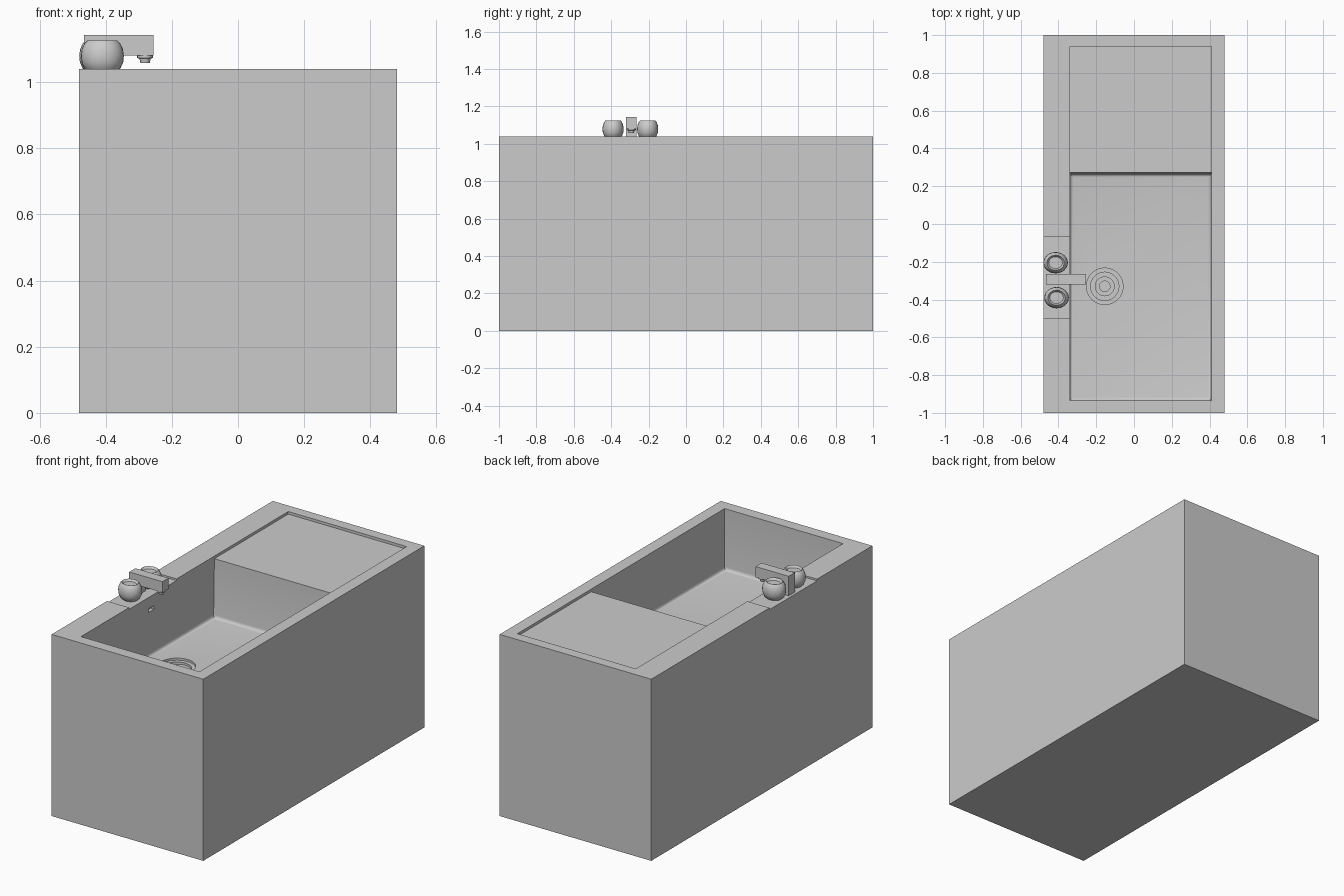
import bpy, bmesh
from math import pi, radians, cos, sin

cube = bpy.data.objects.get("Cube")
if cube:
    bpy.data.objects.remove(cube)

grey = bpy.data.materials.new("plain_grey")
grey.use_nodes = True
GREY = (0.6, 0.6, 0.6, 1)
grey.diffuse_color = GREY
grey.node_tree.nodes["Principled BSDF"].inputs["Base Color"].default_value = GREY


def finish(name, bm, smooth=True):
    bmesh.ops.recalc_face_normals(bm, faces=bm.faces)
    mesh = bpy.data.meshes.new(name)
    bm.to_mesh(mesh)
    bm.free()
    mesh.materials.append(grey)
    ob = bpy.data.objects.new(name, mesh)
    bpy.context.collection.objects.link(ob)
    if smooth:
        shade(ob)
    return ob


def shade(ob):
    bpy.ops.object.select_all(action='DESELECT')
    ob.select_set(True)
    bpy.context.view_layer.objects.active = ob
    bpy.ops.object.shade_smooth_by_angle(angle=radians(35))


def box(name, x, y, z):
    bm = bmesh.new()
    bmesh.ops.create_cube(bm, size=1)
    for v in bm.verts:
        v.co = [(a + b) / 2 + c * (b - a) for c, (a, b) in zip(v.co, (x, y, z))]
    return finish(name, bm, False)


def lathe(name, profile, centre, sides=24, squash=1):
    """Revolve (radius, height) pairs about a vertical axis."""
    bm = bmesh.new()
    rings = []
    for r, h in profile:
        rings.append([bm.verts.new((centre[0] + r * cos(2 * pi * i / sides),
                                    centre[1] + r * squash * sin(2 * pi * i / sides),
                                    centre[2] + h)) for i in range(sides)])
    for low, high in zip(rings, rings[1:]):
        for i in range(sides):
            j = (i + 1) % sides
            bm.faces.new((low[i], low[j], high[j], high[i]))
    bm.faces.new(rings[0])
    bm.faces.new(rings[-1])
    return finish(name, bm)


def cut(target, cutter):
    cutter.hide_render = True
    mod = target.modifiers.new("cut", 'BOOLEAN')
    mod.operation = 'DIFFERENCE'
    mod.solver = 'EXACT'
    mod.object = cutter
    bpy.context.view_layer.objects.active = target
    bpy.ops.object.modifier_apply(modifier=mod.name)
    bpy.data.objects.remove(cutter)


FLOOR, BOARD, TOP, DECK = 0.69, 1.025, 1.04, 1.03

# Solid body
body = box("sink_body", (-0.48, 0.48), (-1, 1), (0, TOP))

# Deep basin and shallow draining board as one stepped profile
bm = bmesh.new()
outline = [(-0.935, 1.2), (-0.935, FLOOR), (0.265, FLOOR),
           (0.272, BOARD), (0.94, BOARD), (0.94, 1.2)]
side = bm.faces.new([bm.verts.new((-0.34, y, z)) for y, z in outline])
ext = bmesh.ops.extrude_face_region(bm, geom=[side])["geom"]
bmesh.ops.translate(bm, vec=(0.75, 0, 0),
                    verts=[v for v in ext if isinstance(v, bmesh.types.BMVert)])
floor_edges = [e for e in bm.edges if all(abs(v.co.z - FLOOR) < 1e-4 for v in e.verts)]
bmesh.ops.bevel(bm, geom=floor_edges, offset=0.018, segments=4, profile=0.5, affect='EDGES')
cut(body, finish("basin_cutter", bm, False))

# Lowered tap deck, overflow slot and stepped drain well
cut(body, box("deck_cutter", (-0.6, -0.33), (-0.5, -0.07), (DECK, 1.3)))
cut(body, box("overflow_cutter", (-0.36, -0.3), (-0.325, -0.275), (0.945, 0.965)))
cut(body, lathe("drain_cutter", [(0.028, -0.045), (0.028, -0.035), (0.05, -0.035),
                                 (0.05, -0.025), (0.075, -0.025), (0.075, -0.012),
                                 (0.097, -0.012), (0.097, 0.03)],
                (-0.155, -0.33, FLOOR), 32))
shade(body)

# Round tap knobs with dished tops
knob = [(0.042, 0), (0.055, 0.012), (0.063, 0.03), (0.065, 0.05), (0.062, 0.07),
        (0.054, 0.087), (0.046, 0.095), (0.042, 0.09), (0.036, 0.083)]
for name, x, y in (("rear_knob", -0.415, -0.205), ("front_knob", -0.41, -0.39)):
    lathe(name, knob, (x, y, DECK), 24, 0.87)

# Spout: post, arm and nozzle
box("spout_post", (-0.465, -0.4), (-0.32, -0.265), (DECK, 1.1))
box("spout_arm", (-0.465, -0.255), (-0.32, -0.265), (1.08, 1.142))
lathe("spout_nozzle", [(0.014, 0), (0.017, 0.014), (0.024, 0.016), (0.024, 0.025)],
      (-0.281, -0.2925, 1.057), 16)
